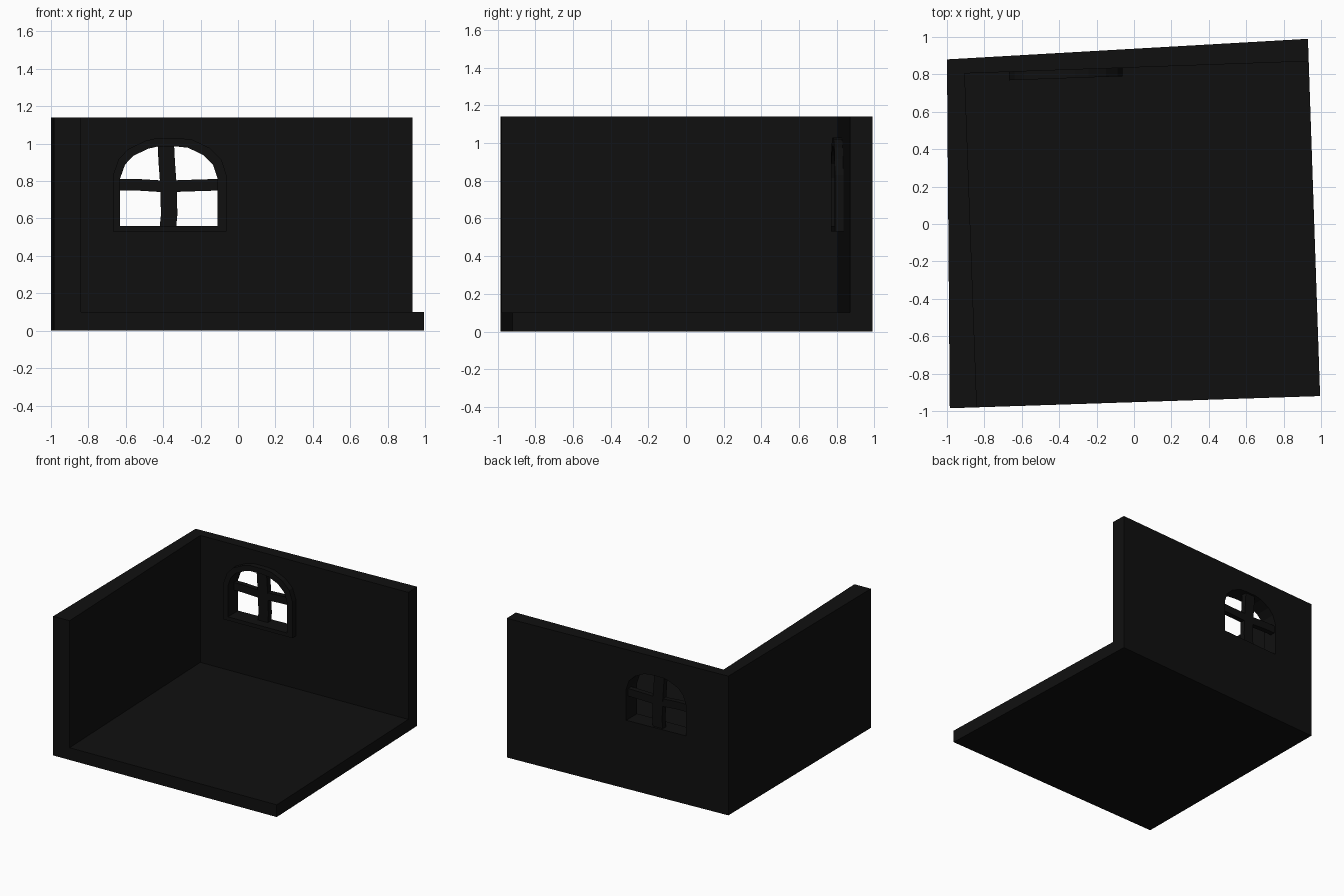
import bpy, bmesh

if "Cube" in bpy.data.objects:
    bpy.data.objects.remove(bpy.data.objects["Cube"])

mat = bpy.data.materials.new("near_black")
mat.diffuse_color = (0.005, 0.005, 0.005, 1)
mat.use_nodes = True
mat.node_tree.nodes["Principled BSDF"].inputs["Base Color"].default_value = mat.diffuse_color


def make(name, verts, faces):
    me = bpy.data.meshes.new(name)
    bm = bmesh.new()
    vs = [bm.verts.new(v) for v in verts]
    for f in faces:
        bm.faces.new([vs[i] for i in f])
    bmesh.ops.recalc_face_normals(bm, faces=bm.faces[:])
    bm.to_mesh(me)
    bm.free()
    me.materials.append(mat)
    ob = bpy.data.objects.new(name, me)
    bpy.context.collection.objects.link(ob)
    return ob


def wall_y(x):
    # inner face of the slightly skewed back wall
    return 0.805 + (x + 0.905) * 0.0354


def prism(name, outline, d0, d1):
    # x-z outline extruded along y, following the wall
    n = len(outline)
    verts = [(x, wall_y(x) + d, z) for d in (d0, d1) for x, z in outline]
    faces = [list(range(n)), list(range(n, 2 * n))]
    faces += [[i, (i + 1) % n, (i + 1) % n + n, i + n] for i in range(n)]
    return make(name, verts, faces)


# room: floor slab with back and left walls, one closed shell
FLOOR, TOP = 0.1, 1.14
A, B, C, D = (-1, 0.88), (0.93, 0.99), (0.995, -0.92), (-0.985, -0.985)
P, Q, S = (-0.905, 0.805), (0.934, 0.87), (-0.84, -0.98)
room_verts = ([(*p, 0) for p in (A, B, C, D)]             # 0-3
              + [(*p, FLOOR) for p in (P, Q, C, S)]       # 4-7
              + [(*p, TOP) for p in (A, B, Q, P, S, D)])  # 8-13
room = make("room_floor_and_walls", room_verts, [
    (0, 1, 2, 3), (4, 5, 6, 7), (8, 9, 10, 11), (8, 11, 12, 13),
    (0, 1, 9, 8), (3, 0, 8, 13),
    (1, 2, 6, 5, 10, 9), (3, 2, 6, 7, 12, 13),
    (4, 5, 10, 11), (4, 7, 12, 11)])

# arched window opening
inner = [(-0.63, 0.56), (-0.11, 0.56), (-0.11, 0.815), (-0.134, 0.888),
         (-0.187, 0.94), (-0.267, 0.978), (-0.33, 0.985), (-0.428, 0.985),
         (-0.48, 0.973), (-0.56, 0.935), (-0.604, 0.888), (-0.63, 0.815)]
cutter = prism("window_cutter", inner, -0.2, 0.4)
cutter.hide_render = True
cutter.hide_viewport = True
mod = room.modifiers.new("window_hole", 'BOOLEAN')
mod.operation = 'DIFFERENCE'
mod.solver = 'EXACT'
mod.object = cutter

# raised frame around the opening
outer = [(-0.365 + (x + 0.37) * 1.17, 0.53 + (z - 0.56) * 1.176) for x, z in inner]
n = len(inner)
frame_verts = [(x, wall_y(x) + d, z) for d in (-0.045, 0.002)
               for loop in (inner, outer) for x, z in loop]
frame_faces = []
for i in range(n):
    j = (i + 1) % n
    for a, b in ((0, n), (n, 3 * n), (3 * n, 2 * n), (2 * n, 0)):
        frame_faces.append((a + i, a + j, b + j, b + i))
make("window_frame", frame_verts, frame_faces)

# slightly crooked glazing bars
post = [(-0.42, 0.54), (-0.412, 0.62), (-0.416, 0.78), (-0.425, 0.9), (-0.43, 1.0)]
rail = [(-0.65, 0.75), (-0.55, 0.75), (-0.39, 0.74), (-0.25, 0.745), (-0.09, 0.75)]
prism("window_post", post + [(x + 0.088, z) for x, z in reversed(post)], 0.03, 0.075)
prism("window_rail", rail + [(x, z + 0.062) for x, z in reversed(rail)], 0.032, 0.073)
